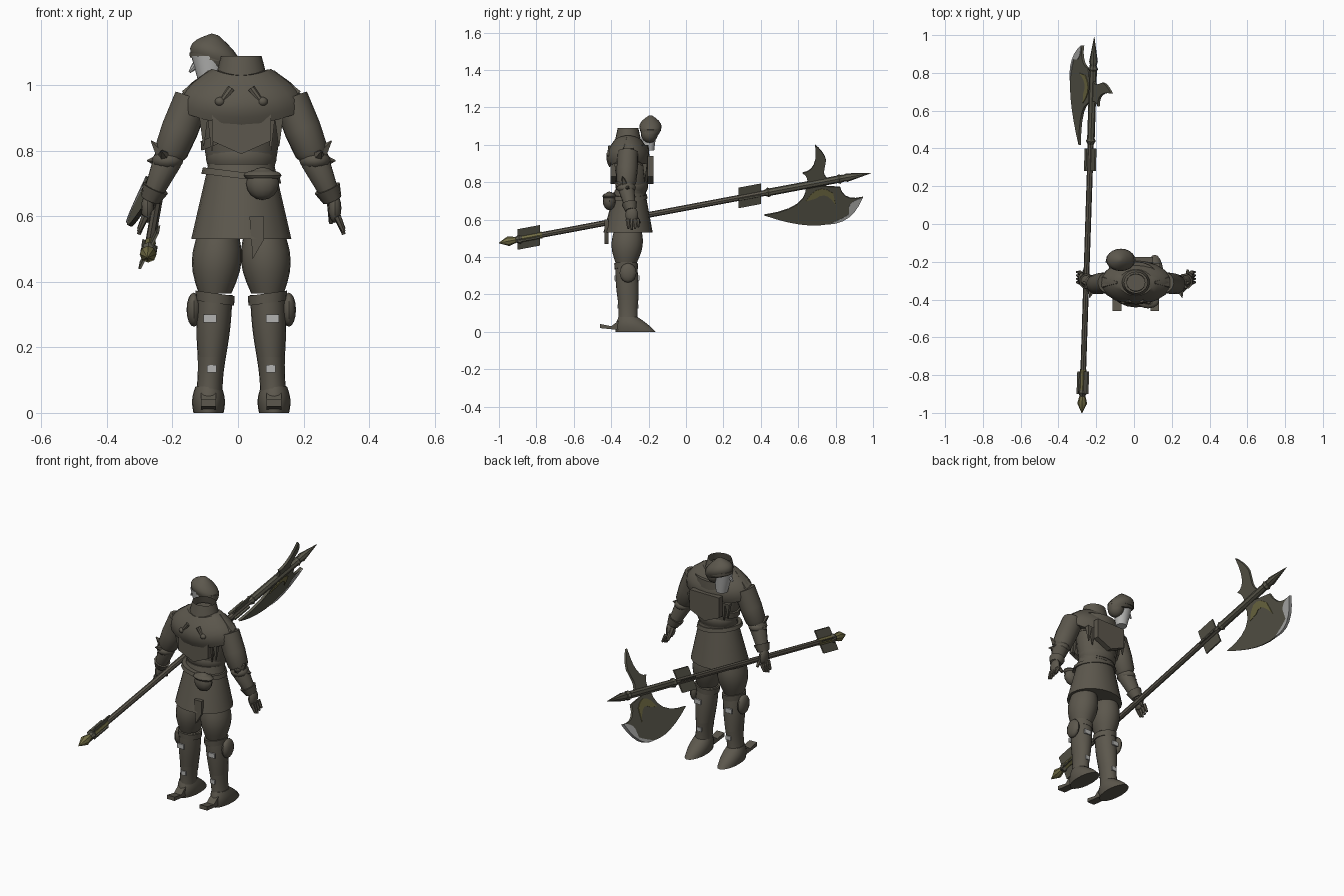
import bpy, bmesh, math
from mathutils import Vector

cube = bpy.data.objects.get("Cube")
if cube:
    bpy.data.objects.remove(cube, do_unlink=True)

MID = .01   # body's plane of symmetry in x
Y = -.31    # body's centre line in y
LEG = .09   # leg's centre line in x


def material(name, red, green, blue):
    mat = bpy.data.materials.new(name)
    mat.use_nodes = True
    mat.diffuse_color = (red, green, blue, 1)
    mat.node_tree.nodes["Principled BSDF"].inputs["Base Color"].default_value = mat.diffuse_color
    return mat


CLOTH = material("dark brown grey", .107, .096, .074)
STEEL = material("dark steel", .1, .096, .07)
OLIVE = material("olive gold", .17, .155, .06)
PALE = material("pale grey", .45, .45, .44)


def finish(name, bm, mat, flip):
    """Turn a bmesh into a shaded object, mirrored across the body if asked."""
    if flip:
        for vert in bm.verts:
            vert.co.x = MID + MID - vert.co.x
    bmesh.ops.recalc_face_normals(bm, faces=bm.faces)
    mesh = bpy.data.meshes.new(name)
    bm.to_mesh(mesh)
    bm.free()
    mesh.materials.append(mat)
    obj = bpy.data.objects.new(name, mesh)
    bpy.context.collection.objects.link(obj)
    bpy.ops.object.select_all(action='DESELECT')
    obj.select_set(True)
    bpy.context.view_layer.objects.active = obj
    bpy.ops.object.shade_smooth_by_angle(angle=math.radians(40))


def skin(bm, loops, caps=True):
    """Bridge successive vertex loops and close the ends."""
    for low, high in zip(loops, loops[1:]):
        for i in range(len(low)):
            bm.faces.new((low[i - 1], low[i], high[i], high[i - 1]))
    if caps:
        bm.faces.new(loops[0])
        bm.faces.new(loops[-1])


def circle(sides):
    return [(math.cos(math.tau * i / sides), math.sin(math.tau * i / sides)) for i in range(sides)]


def loft(name, bottom, top, bulge=0, mat=CLOTH, flip=False, dip=0, tilt=0, caps=True, steps=6):
    """Blend two level ellipses (x, y, z, rx, ry), swelling halfway up."""
    bm = bmesh.new()
    loops = []
    for step in range(steps + 1):
        t = step / steps
        x, y, z, rx, ry = [a + (b - a) * t for a, b in zip(bottom, top)]
        swell = bulge * math.sin(math.pi * t)
        rx, ry = rx + swell, ry + swell
        shrink = rx / bottom[3]
        loops.append([bm.verts.new((x + rx * c, y + ry * s, z + shrink * (tilt * c - dip * s * s)))
                      for c, s in circle(20)])
    skin(bm, loops, caps)
    finish(name, bm, mat, flip)


def rod(name, points, radii, mat=CLOTH, flip=False, sides=8):
    """Turned shape threaded along a nearly straight line of points."""
    bm = bmesh.new()
    points = [Vector(p) for p in points]
    side = (points[-1] - points[0]).normalized().orthogonal().normalized()
    up = (points[-1] - points[0]).normalized().cross(side)
    skin(bm, [[bm.verts.new(p + r * (side * c + up * s)) for c, s in circle(sides)]
              for p, r in zip(points, radii)])
    finish(name, bm, mat, flip)


def ball(name, centre, radii, mat=CLOTH, flip=False):
    bm = bmesh.new()
    bmesh.ops.create_uvsphere(bm, u_segments=12, v_segments=8, radius=1)
    bmesh.ops.scale(bm, vec=radii, verts=bm.verts)
    bmesh.ops.translate(bm, vec=centre, verts=bm.verts)
    finish(name, bm, mat, flip)


def plate(name, outline, place, depth, mat=CLOTH, flip=False):
    """Thicken a flat outline; place maps its two coordinates into space."""
    bm = bmesh.new()
    half = Vector(depth) / 2
    skin(bm, [[bm.verts.new(Vector(place(a, b)) + half * way) for a, b in outline] for way in (-1, 1)])
    finish(name, bm, mat, flip)


def rectangle(a, b, width, height):
    return [(a + width * i / 2, b + height * j / 2) for i, j in ((-1, -1), (1, -1), (1, 1), (-1, 1))]


def bend(start, pull, end, steps=6):
    """Quadratic curve from start towards end, leaving out the end."""
    start, pull, end = Vector(start), Vector(pull), Vector(end)
    return [start.lerp(pull, i / steps).lerp(pull.lerp(end, i / steps), i / steps) for i in range(steps)]


def upright(y):
    return lambda a, b: (a, y, b)


def sideways(x):
    return lambda a, b: (x, a, b)


# Torso, long coat, belts and capelet
loft("torso", (MID, Y + .02, .74, .1, .075), (MID, Y + .02, 1, .12, .09), bulge=.01)
loft("coat_skirt", (MID, Y, .53, .153, .132), (MID, Y + .01, .76, .1, .08))
loft("coat_waist", (MID, Y + .02, .75, .1, .08), (MID, Y + .02, .81, .1, .08), bulge=.008)
loft("belt", (MID, Y, .715, .122, .105), (MID, Y, .735, .117, .1), tilt=-.015)
loft("chest_strap", (MID, Y + .02, .85, .122, .1), (MID, Y + .02, .88, .124, .1), tilt=.05)
loft("capelet", (MID, Y, .925, .195, .1), (MID, Y, 1.05, .09, .07), bulge=.03, dip=.045)
loft("collar", (MID, Y, 1, .085, .075), (MID, Y, 1.09, .062, .055), caps=False)
loft("neck", (MID, Y, 1, .05, .05), (MID, Y, 1.06, .05, .045))
plate("coat_flap", [(.035, .6), (.08, .6), (.08, .53), (.045, .47)], upright(Y - .115), (0, .02, 0))
for name, y in (("rear", Y - .08), ("front", Y + .12)):
    plate(f"{name}_panel", [(-.08, .94), (.1, .94), (.1, .83), (MID, .79), (-.08, .83)], upright(y), (0, .03, 0))
ball("pouch", (.075, Y - .1, .7), (.05, .035, .05))
ball("pouch_flap", (.075, Y - .1, .725), (.058, .037, .018))

# Head turned to the side, with a pale face under a close hood
HEAD = -.07
loft("face", (HEAD - .01, -.2, .97, .03, .03), (HEAD - .02, -.2, 1.09, .053, .045), mat=PALE)
rod("nose", [(HEAD - .06, -.2, 1.06), (HEAD - .078, -.2, 1.04)], [.012, .004], PALE)
loft("hood", (HEAD, -.19, 1.06, .07, .045), (HEAD, -.19, 1.155, .01, .01), bulge=.03, tilt=-.02)
loft("hood_band", (HEAD, -.19, 1.075, .077, .055), (HEAD, -.19, 1.09, .078, .056), tilt=-.01, steps=1)
ball("nape", (HEAD + .03, -.195, 1.06), (.045, .045, .05))

# Arm joints
SHOULDER, ELBOW = Vector((.16, Y, .96)), Vector((.235, Y - .01, .77))
WRIST, KNUCKLES = Vector((.288, Y + .015, .65)), Vector((.303, Y + .025, .6))

for side, flip in (("left", False), ("right", True)):
    # Sleeve, gauntlet and its spikes
    rod(f"{side}_sleeve", [SHOULDER, SHOULDER.lerp(ELBOW, .5), SHOULDER.lerp(ELBOW, .85), ELBOW],
        [.055, .057, .052, .035], flip=flip, sides=14)
    rod(f"{side}_forearm", [SHOULDER.lerp(ELBOW, .8), ELBOW, WRIST], [.035, .045, .027], flip=flip, sides=12)
    ball(f"{side}_elbow_cuff", ELBOW, (.048, .052, .03), flip=flip)
    rod(f"{side}_glove_cuff", [ELBOW.lerp(WRIST, .7), WRIST], [.042, .03], flip=flip, sides=10)
    for label, reach in (("upper", (.05, -.02, .06)), ("outer", (.063, .01, 0)), ("rear", (.02, -.07, .03))):
        rod(f"{side}_{label}_elbow_spike", [ELBOW, ELBOW + Vector(reach)], [.035, .002], flip=flip, sides=5)

    # Hand
    ball(f"{side}_palm", WRIST.lerp(KNUCKLES, .5), (.02, .034, .045), flip=flip)
    for i in range(4):
        root = KNUCKLES + Vector((0, (i - 1.5) * .018, 0))
        rod(f"{side}_finger_{i}", [root, root + Vector((.02, .004, -.055 + .008 * abs(i - 1)))],
            [.012, .006], flip=flip, sides=6)
    rod(f"{side}_thumb", [WRIST, WRIST + Vector((-.004, .05, -.07))], [.018, .007], flip=flip, sides=6)

    # Shoulder fold, clasp and ragged fringe
    rod(f"{side}_shoulder_fold", [SHOULDER, (.105, Y, 1.042)], [.045, .008], flip=flip, sides=5)
    rod(f"{side}_clasp_bar", [(.04, Y - .095, .99), (.07, Y - .1, .95)], [.012, .01], flip=flip)
    ball(f"{side}_clasp_knob", (.075, Y - .1, .95), (.016, .015, .014), flip=flip)
    for label, y in (("rear", Y - .06), ("front", Y + .09)):
        for i in range(2):
            x = .1 + .025 * i
            rod(f"{side}_{label}_fringe_{i}", [(x, y, .9), (x, y, .8 + .015 * i)], [.018, .002], flip=flip, sides=4)

    # Baggy trousers tucked into boots
    loft(f"{side}_trouser_leg", (LEG, Y - .01, .365, .05, .055), (LEG - .01, Y, .56, .058, .068),
         bulge=.022, flip=flip)
    loft(f"{side}_boot_ankle", (LEG + .02, Y, .03, .043, .055), (LEG + .01, Y, .17, .043, .055),
         bulge=-.004, flip=flip)
    loft(f"{side}_boot_calf", (LEG + .01, Y, .17, .043, .055), (LEG, Y - .01, .36, .053, .058),
         bulge=.004, flip=flip)
    loft(f"{side}_boot_top", (LEG, Y - .01, .335, .058, .062), (LEG, Y - .01, .365, .06, .064), flip=flip, tilt=.008)
    loft(f"{side}_boot_foot", (LEG + .02, Y + .04, 0, .046, .107), (LEG + .02, Y, .08, .04, .05),
         bulge=.007, flip=flip)
    plate(f"{side}_heel_spur", [(-.46, .02), (-.46, .042), (-.4, .03), (-.36, .06), (-.36, .01)],
          sideways(LEG + .02), (.045, 0, 0), flip=flip)
    ball(f"{side}_knee_guard", (.155, Y, .315), (.022, .045, .052), flip=flip)

    # Pale straps, rear and front
    for label, way in (("rear", -1), ("front", 1)):
        plate(f"{side}_{label}_knee_strap", rectangle(LEG + .015, .288, .04, .025),
              upright(Y - .006 + .062 * way), (0, .009, 0), PALE, flip)
        plate(f"{side}_{label}_shin_strap", rectangle(LEG + .01, .135, .028, .022),
              upright(Y + .052 * way), (0, .009, 0), PALE, flip)


# Polearm along y, leaning in x
def shaft(y):
    return Vector((-.243 + .033 * y, y, .663 + .188 * y))


def blade_plane(y, z):
    centre = shaft(y)
    return (centre.x + (z - centre.z) / 2, y, z)


def turned(name, stations, radii, mat=STEEL):
    rod(name, [shaft(y) for y in stations], radii, mat)


turned("pole", [-.93, .85], [.015, .016], CLOTH)
turned("butt_spike", [-1, -.95, -.91], [.002, .026, .016], OLIVE)
turned("butt_sleeve", [-.9, -.77], [.018, .018], OLIVE)
turned("head_socket", [.45, .84], [.02, .02])
turned("spear_point", [.83, .86, .99], [.014, .023, .001])
for name, y in (("butt", -.89), ("neck", .44), ("spear", .82)):
    turned(f"{name}_ring", [y - .02, y, y + .02], [.015, .026, .015])
for name, y in (("butt", -.84), ("neck", .34)):
    plate(f"{name}_upright_fin", rectangle(y, 0, .12, .11),
          lambda a, b: shaft(a) + Vector((b / 2, 0, b)), (.008, 0, 0), STEEL)
    plate(f"{name}_cross_fin", rectangle(y, 0, .12, .045),
          lambda a, b: shaft(a) + Vector((b, 0, -b / 2)), (0, 0, .008), STEEL)

# Axe head: crescent blade, pale cutting edge, inlay and back prong
HEEL, POINT = (.417, .625), (.945, .72)
THIN, RAISED = Vector((.012, 0, -.005)), Vector((.018, 0, -.007))
plate("axe_blade", bend(HEEL, (.83, .48), POINT, 12) + bend(POINT, (.82, .69), (.82, .81))
      + bend((.64, .785), (.66, .66), HEEL), blade_plane, THIN, STEEL)
plate("blade_edge", bend((.76, .577), (.89, .58), POINT) + bend(POINT, (.87, .7), (.87, .66))
      + bend((.87, .63), (.84, .61), (.76, .577)), blade_plane, RAISED, PALE)
plate("blade_inlay", bend((.64, .7), (.72, .83), (.82, .71)) + bend((.8, .68), (.74, .78), (.67, .69)),
      blade_plane, RAISED, OLIVE)
plate("back_prong", bend((.645, .78), (.66, .83), (.622, .85)) + bend((.622, .85), (.71, .86), (.69, 1))
      + bend((.69, 1), (.75, .95), (.75, .9)) + bend((.74, .87), (.73, .83), (.77, .81)),
      blade_plane, THIN, STEEL)
